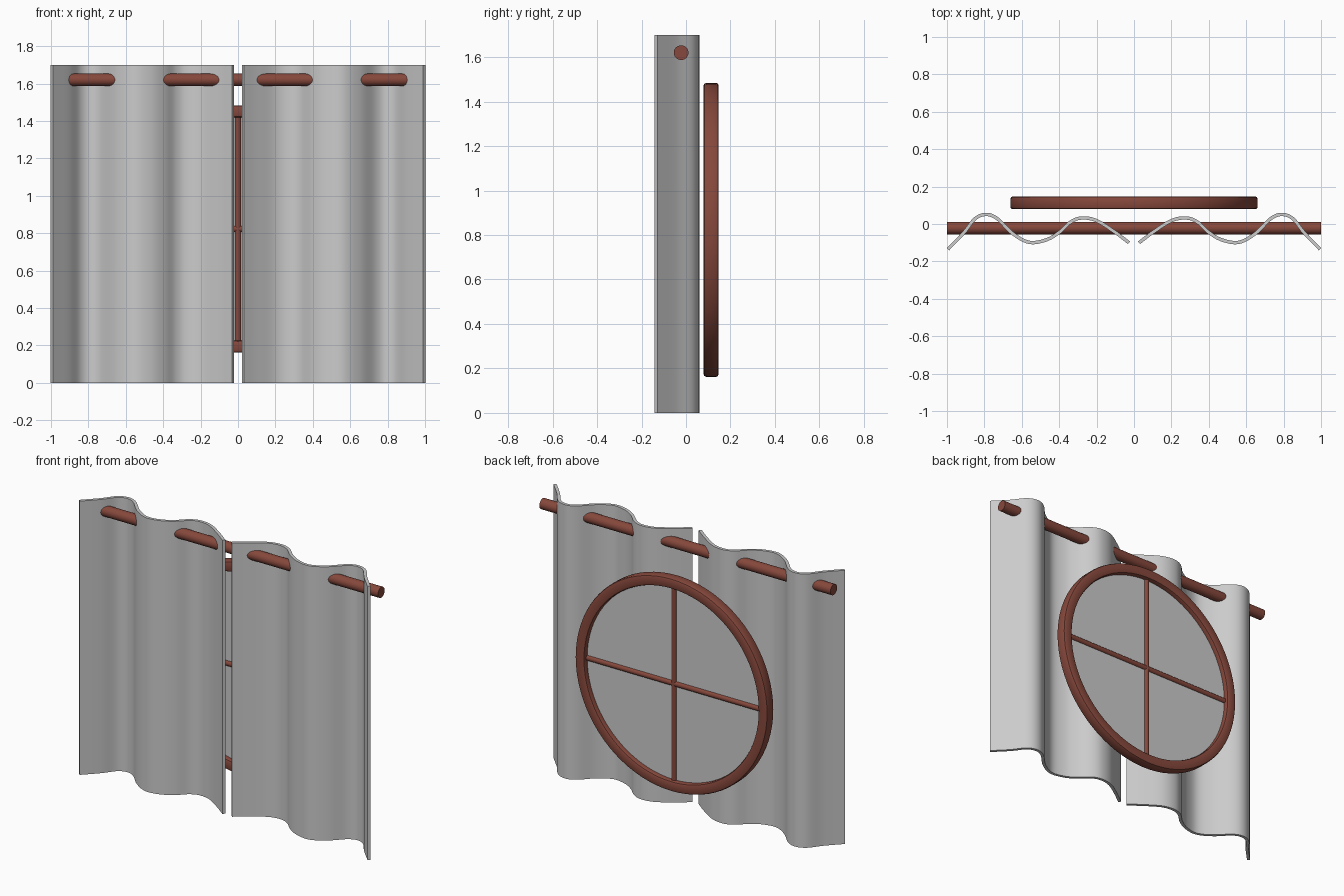
import bpy, bmesh, math
from mathutils import Vector, Matrix

cube = bpy.data.objects.get("Cube")
if cube:
    bpy.data.objects.remove(cube, do_unlink=True)


def make_material(name, rgb):
    mat = bpy.data.materials.new(name)
    mat.use_nodes = True
    mat.diffuse_color = (*rgb, 1)
    mat.node_tree.nodes["Principled BSDF"].inputs["Base Color"].default_value = (*rgb, 1)
    return mat


GREY = make_material("light grey", (0.6, 0.6, 0.6))
WOOD = make_material("red brown wood", (0.24, 0.065, 0.045))


def finish(name, bm, mat, angle=40):
    bmesh.ops.recalc_face_normals(bm, faces=bm.faces)
    mesh = bpy.data.meshes.new(name)
    bm.to_mesh(mesh)
    bm.free()
    mesh.materials.append(mat)
    obj = bpy.data.objects.new(name, mesh)
    bpy.context.collection.objects.link(obj)
    bpy.ops.object.select_all(action="DESELECT")
    obj.select_set(True)
    bpy.context.view_layer.objects.active = obj
    bpy.ops.object.shade_smooth_by_angle(angle=math.radians(angle))
    return obj


def rod(name, radius, length, centre, axis, mat, sides=32):
    bm = bmesh.new()
    turn = Vector((0, 0, 1)).rotation_difference(Vector(axis)).to_matrix().to_4x4()
    bmesh.ops.create_cone(bm, cap_ends=True, segments=sides, radius1=radius, radius2=radius,
                          depth=length, matrix=Matrix.Translation(centre) @ turn)
    return finish(name, bm, mat)


def smooth_path(points, steps=6):
    """Catmull-Rom curve through the points."""
    p = [Vector(q) for q in points]
    p = [2 * p[0] - p[1]] + p + [2 * p[-1] - p[-2]]
    path = []
    for a, b, c, d in zip(p, p[1:], p[2:], p[3:]):
        for i in range(steps):
            t = i / steps
            path.append(0.5 * (2 * b + (c - a) * t + (2 * a - 5 * b + 4 * c - d) * t ** 2
                               + (3 * b - a - 3 * c + d) * t ** 3))
    return path + [p[-2]]


# Curtain fold line, from the outer edge to the middle opening
FOLDS = [(0.995, -0.135), (0.91, -0.047), (0.85, 0.028), (0.79, 0.051), (0.73, 0.028),
         (0.65, -0.05), (0.56, -0.098), (0.47, -0.085), (0.40, -0.045), (0.34, 0.01),
         (0.28, 0.032), (0.20, 0.018), (0.10, -0.045), (0.027, -0.1)]
HEIGHT, CLOTH = 1.7, 0.009


def curtain(name, side):
    path = smooth_path(FOLDS)
    bm = bmesh.new()
    rings = []
    for i, p in enumerate(path):
        tangent = path[min(i + 1, len(path) - 1)] - path[max(i - 1, 0)]
        normal = Vector((-tangent.y, tangent.x)).normalized() * CLOTH
        ring = []
        for q, z in ((p + normal, 0), (p + normal, HEIGHT), (p - normal, HEIGHT), (p - normal, 0)):
            ring.append(bm.verts.new((side * q.x, q.y, z)))
        rings.append(ring)
    for a, b in zip(rings, rings[1:]):
        for k in range(4):
            bm.faces.new((a[k], a[k - 1], b[k - 1], b[k]))
    bm.faces.new(rings[0])
    bm.faces.new(rings[-1])
    return finish(name, bm, GREY)


curtain("left_curtain", 1)
curtain("right_curtain", -1)
rod("curtain_rod", 0.033, 2.0, (0, -0.022, 1.62), (1, 0, 0), WOOD)

# Round window frame: chamfered section turned about the y axis
CENTRE = Vector((0, 0.113, 0.823))
OUTER, INNER, HALF, CUT = 0.661, 0.597, 0.034, 0.012
section = []
for r, y, dr, dy in ((OUTER, HALF, -CUT, -CUT), (INNER, HALF, CUT, -CUT),
                     (INNER, -HALF, CUT, CUT), (OUTER, -HALF, -CUT, CUT)):
    corner = [(r, y + dy), (r + dr * 0.3, y + dy * 0.3), (r + dr, y)]
    section += corner if r == OUTER and y > 0 or r == INNER and y < 0 else corner[::-1]
bm = bmesh.new()
SEGMENTS = 80
loops = []
for i in range(SEGMENTS):
    a = math.tau * i / SEGMENTS
    loops.append([bm.verts.new(CENTRE + Vector((r * math.cos(a), y, r * math.sin(a))))
                  for r, y in section])
for i, a in enumerate(loops):
    b = loops[i - 1]
    for k in range(len(section)):
        bm.faces.new((a[k], a[k - 1], b[k - 1], b[k]))
finish("window_frame", bm, WOOD)

# Pane and crossing glazing bars
rod("window_pane", INNER + 0.01, 0.008, CENTRE, (0, 1, 0), GREY, SEGMENTS)
rod("upright_bar", 0.017, 2 * INNER + 0.02, CENTRE, (0, 0, 1), WOOD, 16)
rod("cross_bar", 0.017, 2 * INNER + 0.02, CENTRE, (1, 0, 0), WOOD, 16)
